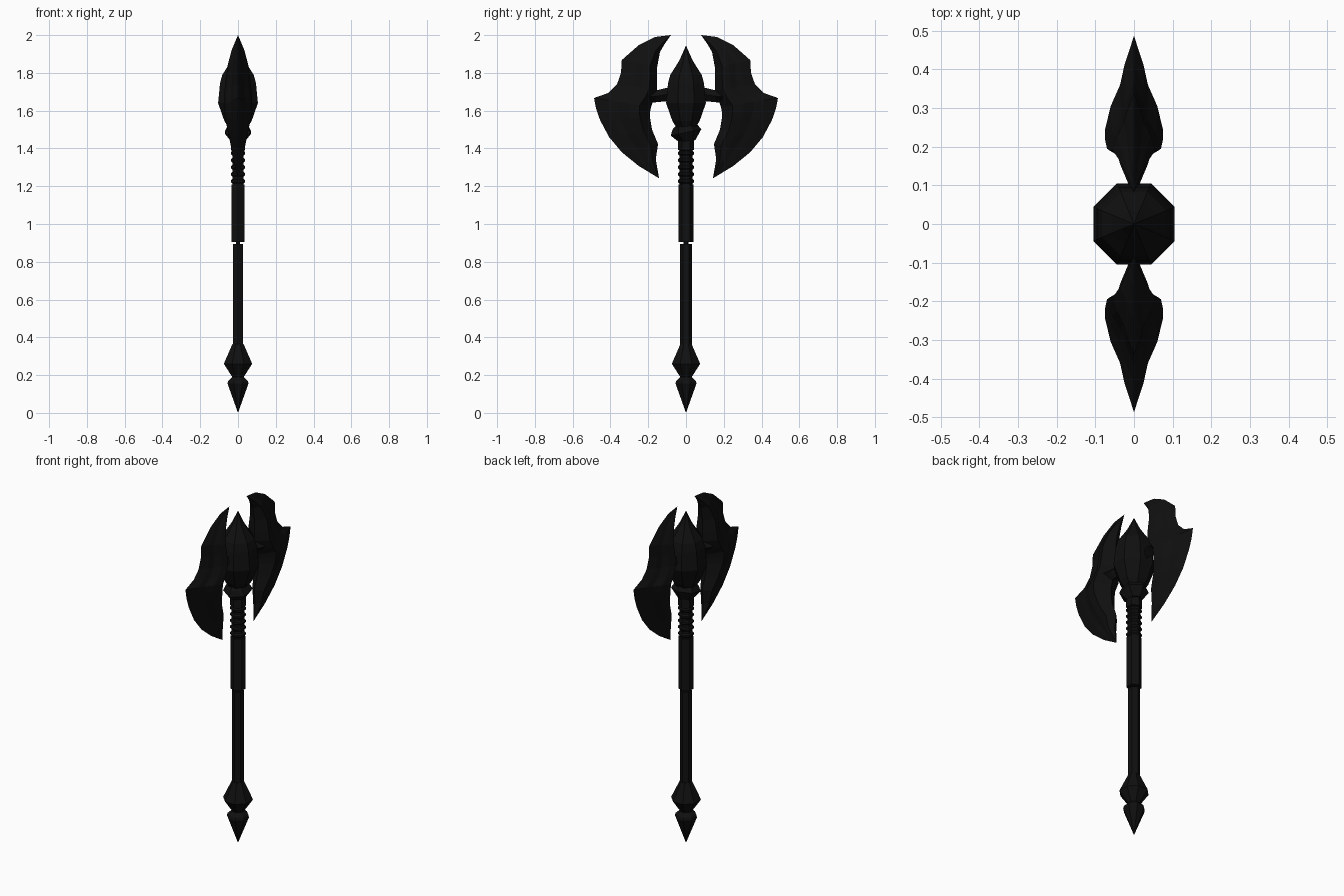
import bpy, bmesh, math
from mathutils import Matrix

if "Cube" in bpy.data.objects:
    bpy.data.objects.remove(bpy.data.objects["Cube"])

black = bpy.data.materials.new("black_metal")
black.diffuse_color = (0.005, 0.005, 0.005, 1)
black.use_nodes = True
black.node_tree.nodes["Principled BSDF"].inputs["Base Color"].default_value = black.diffuse_color


def finish(name, bm):
    bmesh.ops.remove_doubles(bm, verts=bm.verts, dist=0.0005)
    bmesh.ops.recalc_face_normals(bm, faces=bm.faces)
    me = bpy.data.meshes.new(name)
    bm.to_mesh(me)
    bm.free()
    me.materials.append(black)
    ob = bpy.data.objects.new(name, me)
    bpy.context.collection.objects.link(ob)
    return ob


def turned(name, profile, sides, turn=0.0, sx=1.0):
    """Faceted solid of revolution about z from (radius, z) pairs."""
    bm = bmesh.new()
    rings = []
    for r, z in profile:
        rings.append([bm.verts.new((sx * r * math.cos(a), r * math.sin(a), z))
                      for a in (turn + 2 * math.pi * i / sides for i in range(sides))])
    for a, b in zip(rings, rings[1:]):
        for i in range(sides):
            j = (i + 1) % sides
            bm.faces.new((a[i], a[j], b[j], b[i]))
    bm.faces.new(rings[0][::-1])
    bm.faces.new(rings[-1])
    return finish(name, bm)


HEX, OCT = math.pi / 2, math.pi / 8

# Spiked pommel
turned("pommel", [(0.0, 0), (0.06, 0.155), (0.056, 0.17), (0.033, 0.19),
                  (0.081, 0.26), (0.032, 0.365)], 8, OCT)
# Shaft, thin link and sleeve
turned("lower_shaft", [(0.032, 0.35), (0.032, 0.895)], 6, HEX)
turned("shaft_link", [(0.012, 0.88), (0.012, 0.93)], 6, HEX)
turned("grip_sleeve", [(0.041, 0.905), (0.041, 1.21)], 6, HEX)

# Ribbed neck
ribs = [(0.035, 1.2)]
for i in range(5):
    z = 1.215 + 0.037 * i
    ribs += [(0.035, z), (0.043, z + 0.007), (0.043, z + 0.017), (0.035, z + 0.024)]
ribs += [(0.035, 1.39), (0.042, 1.392), (0.042, 1.45)]
turned("ribbed_neck", ribs, 6, HEX)

# Tilted collar under the head
collar = turned("collar", [(0.04, -0.05), (0.083, 0), (0.066, 0.03), (0.04, 0.05)], 6, HEX, 0.95)
collar.data.transform(Matrix.Translation((0, 0, 1.485)) @ Matrix.Rotation(math.radians(12), 4, 'X'))

# Faceted head with spike
turned("head_core", [(0.04, 1.49), (0.078, 1.545), (0.114, 1.64), (0.103, 1.745),
                     (0.09, 1.79), (0.062, 1.83), (0.036, 1.87), (0.0, 1.945)], 8, OCT)

# Blade stations from top horn to bottom horn: inner y,z, outer y,z, half thickness
stations = [
    (0.08, 2.0, 0.085, 2.0, 0.0), (0.115, 1.95, 0.164, 1.99, 0.018),
    (0.138, 1.91, 0.25, 1.947, 0.035), (0.153, 1.83, 0.34, 1.868, 0.055),
    (0.153, 1.76, 0.344, 1.80, 0.065), (0.153, 1.709, 0.365, 1.74, 0.07),
    (0.17, 1.66, 0.413, 1.693, 0.075), (0.185, 1.62, 0.487, 1.667, 0.075),
    (0.19, 1.595, 0.476, 1.61, 0.073), (0.19, 1.56, 0.455, 1.55, 0.068),
    (0.18, 1.50, 0.407, 1.46, 0.054), (0.148, 1.423, 0.34, 1.38, 0.038),
    (0.16, 1.344, 0.25, 1.307, 0.026), (0.143, 1.243, 0.146, 1.244, 0.0)]
section = [(0, 0), (0.2, 1), (0.4, 0.8), (0.58, 0.48), (0.75, 0.33), (1, 0)]


def blade(name, side):
    bm = bmesh.new()
    for face in (-1, 1):
        rows = [[bm.verts.new((face * h * k, side * (iy + (oy - iy) * t), iz + (oz - iz) * t))
                 for t, k in section] for iy, iz, oy, oz, h in stations]
        for a, b in zip(rows, rows[1:]):
            for i in range(len(section) - 1):
                bm.faces.new((a[i], a[i + 1], b[i + 1], b[i]))
    finish(name, bm)


def arm(name, side):
    # Diamond bracket joining head and blade: y, half width, bottom z, top z
    bm = bmesh.new()
    rings = [[bm.verts.new(p) for p in ((0, side * y, lo), (w, side * y, (lo + hi) / 2),
                                        (0, side * y, hi), (-w, side * y, (lo + hi) / 2))]
             for y, w, lo, hi in ((0.06, 0.02, 1.65, 1.725), (0.105, 0.015, 1.65, 1.72),
                                  (0.155, 0.036, 1.645, 1.708), (0.21, 0.05, 1.64, 1.71))]
    for a, b in zip(rings, rings[1:]):
        for i in range(4):
            bm.faces.new((a[i], a[(i + 1) % 4], b[(i + 1) % 4], b[i]))
    bm.faces.new(rings[0])
    bm.faces.new(rings[-1])
    finish(name, bm)


for label, side in (("left", -1), ("right", 1)):
    blade(label + "_blade", side)
    arm(label + "_blade_arm", side)
